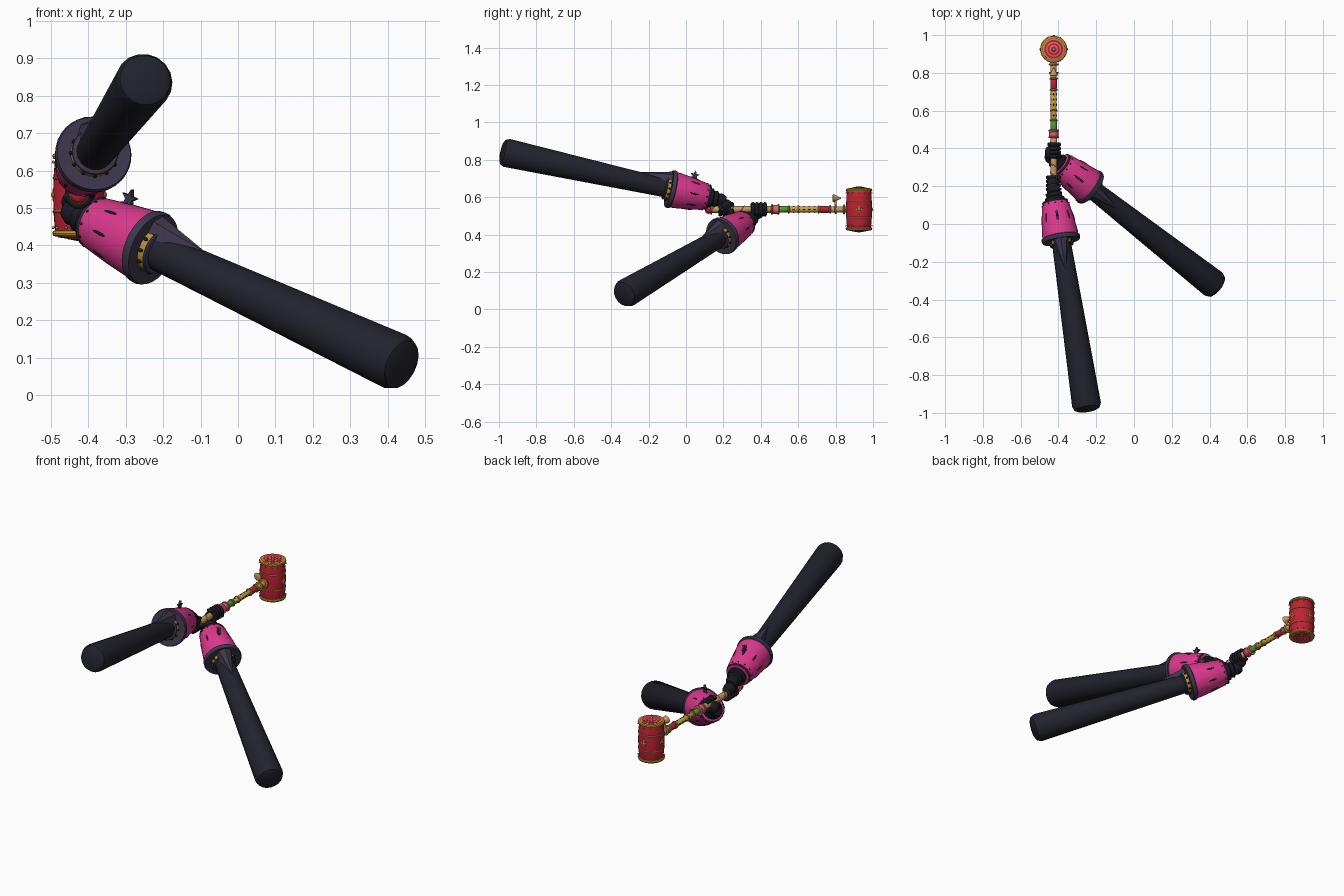
import bpy, bmesh, math
from mathutils import Matrix, Vector

if "Cube" in bpy.data.objects:
    bpy.data.objects.remove(bpy.data.objects["Cube"])


def material(name, rgb):
    m = bpy.data.materials.new(name)
    m.use_nodes = True
    m.diffuse_color = (*rgb, 1)
    m.node_tree.nodes["Principled BSDF"].inputs["Base Color"].default_value = (*rgb, 1)
    return m


NAVY = material("navy_sleeve", (.016, .016, .026))
PINK = material("hot_pink", (.72, .04, .27))
TRIM = material("slate_trim", (.045, .038, .07))
BLACK = material("glove_black", (.011, .01, .016))
GOLD = material("gold", (.5, .28, .03))
RED = material("crimson", (.52, .015, .035))
TAN = material("tan_wood", (.55, .32, .12))
GREEN = material("green", (.06, .36, .04))
YELLOW = material("mustard", (.6, .38, .05))
CORAL = material("coral", (.75, .12, .16))


def finish(name, bm, mat, frame, smooth=True):
    bmesh.ops.recalc_face_normals(bm, faces=bm.faces)
    me = bpy.data.meshes.new(name)
    bm.to_mesh(me)
    bm.free()
    me.materials.append(mat)
    ob = bpy.data.objects.new(name, me)
    bpy.context.collection.objects.link(ob)
    ob.matrix_world = frame
    if smooth:
        bpy.ops.object.select_all(action='DESELECT')
        ob.select_set(True)
        bpy.context.view_layer.objects.active = ob
        bpy.ops.object.shade_smooth_by_angle(angle=math.radians(40))
    return ob


def lathe(name, profile, mat, frame, sides=24):
    """Spin (radius, height) points around the local z axis and cap the ends."""
    bm = bmesh.new()
    rings = [[bm.verts.new((r * math.cos(i * math.tau / sides), r * math.sin(i * math.tau / sides), h))
              for i in range(sides)] for r, h in profile]
    for a, b in zip(rings, rings[1:]):
        for i in range(sides):
            j = (i + 1) % sides
            bm.faces.new((a[i], a[j], b[j], b[i]))
    bm.faces.new(rings[0])
    bm.faces.new(rings[-1])
    return finish(name, bm, mat, frame)


def band(name, r, h, thick, mat, frame, sides=28):
    """A rounded hoop with a solid core."""
    pts = [(r + thick * math.cos(a), h + thick * math.sin(a))
           for a in (math.radians(d) for d in range(-90, 91, 45))]
    return lathe(name, pts, mat, frame, sides)


def ball(name, loc, scale, mat, frame):
    bm = bmesh.new()
    bmesh.ops.create_uvsphere(bm, u_segments=14, v_segments=8, radius=1)
    bmesh.ops.transform(bm, matrix=Matrix.Translation(loc) @ Matrix.Diagonal((*scale, 1)), verts=bm.verts)
    return finish(name, bm, mat, frame)


def prism(name, outline, depth, mat, frame):
    """Extrude an outline in the local y-z plane, along local x."""
    bm = bmesh.new()
    face = bm.faces.new([bm.verts.new((-depth / 2, y, z)) for y, z in outline])
    moved = bmesh.ops.extrude_face_region(bm, geom=[face])["geom"]
    bmesh.ops.translate(bm, vec=(depth, 0, 0), verts=[v for v in moved if isinstance(v, bmesh.types.BMVert)])
    return finish(name, bm, mat, frame, False)


def tube(name, points, radius, mat):
    cu = bpy.data.curves.new(name, 'CURVE')
    cu.dimensions = '3D'
    cu.bevel_depth = radius
    cu.bevel_resolution = 3
    cu.use_fill_caps = True
    sp = cu.splines.new('POLY')
    sp.points.add(len(points) - 1)
    for p, co in zip(sp.points, points):
        p.co = (*co, 1)
    cu.materials.append(mat)
    ob = bpy.data.objects.new(name, cu)
    bpy.context.collection.objects.link(ob)
    return ob


def frame_along(origin, axis):
    z = Vector(axis).normalized()
    y = (Vector((0, 0, 1)) - z * z.z).normalized()
    x = y.cross(z)
    m = Matrix((x, y, z)).transposed().to_4x4()
    m.translation = origin
    return m


HX, HZ = -.425, .535   # handle line


def arm(side, cuff, elbow, grip_y):
    cuff, elbow = Vector(cuff), Vector(elbow)
    length = (cuff - elbow).length
    f = frame_along(cuff, cuff - elbow)
    # sleeve and wide cuff
    lathe(side + "_sleeve", [(.052, -length), (.068, -length + .008), (.077, -length + .03),
                             (.05, -.02), (.049, .01)], NAVY, f, 18)
    lathe(side + "_cuff", [(.05, -.004), (.095, -.004), (.096, .03), (.087, .1),
                           (.073, .185), (.062, .21), (.04, .215)], PINK, f, 32)
    lathe(side + "_cuff_rim", [(.086, -.011), (.099, -.012), (.103, -.002), (.102, .01), (.095, .014)],
          TRIM, f, 32)
    band(side + "_cuff_front_band", .064, .203, .006, TRIM, f)
    # collar around the sleeve opening
    lathe(side + "_collar", [(.05, -.03), (.06, -.03), (.064, -.005), (.05, -.002)], GOLD, f)
    band(side + "_collar_edge", .057, -.032, .006, TRIM, f)
    band(side + "_collar_base", .066, -.005, .005, TRIM, f)
    for i in range(12):
        a = i * math.tau / 12
        c, s = math.cos(a), math.sin(a)
        ball(side + "_collar_stud", (.063 * c, .063 * s, -.018), (.005, .005, .007), BLACK, f)
        ball(side + "_cuff_stud", (.071 * c, .071 * s, .188), (.004, .004, .004), BLACK, f)
    # leaf-shaped slits around the cuff
    for i in range(8):
        turn = f @ Matrix.Rotation(i * math.tau / 8, 4, 'Z')
        tilt = Matrix.Translation((.0845, 0, .115)) @ Matrix.Rotation(-.17, 4, 'Y')
        ball(side + "_slit", (0, 0, 0), (.003, .004, .024), BLACK, turn @ tilt)
    # star on the top of the cuff
    star = [((.026 if i % 2 == 0 else .011) * math.cos(i * math.pi / 5) + .1,
             (.026 if i % 2 == 0 else .011) * math.sin(i * math.pi / 5) + .11) for i in range(10)]
    prism(side + "_star", star, .012, TRIM, f)
    # pointed tail lying on the sleeve
    bm = bmesh.new()
    base = [bm.verts.new(p) for p in ((-.05, .03, 0), (-.035, .08, 0), (0, .096, 0),
                                      (.035, .08, 0), (.05, .03, 0))]
    tip = bm.verts.new((0, .054, -.18))
    bm.faces.new(base)
    for i in range(5):
        bm.faces.new((base[i], base[(i + 1) % 5], tip))
    finish(side + "_cuff_tail", bm, TRIM, f, False)
    # ribbed wrist, palm and curled fingers
    lathe(side + "_wrist", [(.05, .2), (.052, .225), (.042, .232), (.045, .25),
                            (.034, .258), (.036, .28), (.026, .3)], BLACK, f, 20)
    palm = f @ Vector((0, 0, .295))
    grip = Vector((HX, grip_y, HZ))
    mid = (palm + grip) / 2
    toward = (palm - grip).normalized()
    ball(side + "_palm", mid, (.034, .04, .032), BLACK, Matrix.Identity(4))
    start = math.atan2(toward.z, toward.x)
    for i in range(4):
        y = grip_y + (i - 1.5) * .021
        pts = [(HX + .029 * math.cos(start + k * .55), y, HZ + .029 * math.sin(start + k * .55))
               for k in range(-1, 9)]
        tube(side + "_finger", pts, .0105, BLACK)
        ball(side + "_knuckle", pts[4], (.014, .011, .014), BLACK, Matrix.Identity(4))
    tube(side + "_thumb", [palm, (HX + .034, grip_y - .03, HZ), (HX + .012, grip_y - .036, HZ + .028)],
         .011, BLACK)


arm("right", (-.387, -.08, .643), (-.247, -.985, .843), .215)
arm("left", (-.235, .195, .393), (.443, -.335, .079), .39)

# handle, built from coloured sleeves
pole = frame_along((HX, 0, HZ), (0, 1, 0))
for name, y0, y1, r, mat in (
        ("grip", .12, .46, .018, TAN), ("ring_pink", .462, .492, .024, CORAL),
        ("green_section", .49, .55, .017, GREEN), ("mustard_section", .55, .72, .016, YELLOW),
        ("red_section", .715, .765, .018, RED), ("neck", .765, .87, .016, TAN)):
    lathe("handle_" + name, [(r * .85, y0), (r, y0 + .004), (r, y1 - .004), (r * .85, y1)], mat, pole, 16)
for y, r, mat in ((.135, .022, GOLD), (.46, .024, CORAL), (.494, .024, CORAL), (.55, .017, GOLD),
                  (.6, .016, GOLD), (.71, .017, GOLD), (.77, .018, GOLD), (.8, .021, GOLD), (.845, .022, GOLD)):
    band("handle_band", r, y, .005, mat, pole, 16)
ball("pommel", (0, 0, .12), (.024, .024, .02), RED, pole)
tube("grip_wrap", [(HX + .0175 * math.cos(k * .5), .14 + k * .0042, HZ + .0175 * math.sin(k * .5))
                   for k in range(76)], .003, GOLD)
for i in range(5):
    for k in range(4):
        a = k * math.pi / 2
        ball("handle_dot", (.0155 * math.cos(a), .0155 * math.sin(a), .575 + i * .028),
             (.003, .003, .006), BLACK, pole)

# little horn above the neck
tube("horn_stem", [(HX, .8, HZ), (HX, .8, .59)], .006, GOLD)
lathe("horn", [(.014, .783), (.023, .787), (.012, .808), (.003, .828)], TAN,
      frame_along((HX, 0, .595), (0, 1, 0)), 14)

# hammer head
head = Matrix.Translation((HX, .925, HZ))
lathe("head_barrel", [(.06, -.112), (.064, -.1), (.068, -.05), (.069, 0), (.068, .05),
                      (.064, .1), (.06, .112)], RED, head, 32)
for s in (-1, 1):
    band("head_end_rim", .063, s * .103, .0085, GOLD, head, 32)
    band("head_mid_band", .067, s * .045, .004, GOLD, head, 32)
    for i, (r, mat) in enumerate(((.058, GOLD), (.05, RED), (.04, CORAL), (.032, RED),
                                  (.023, CORAL), (.015, RED), (.008, GOLD))):
        h = .113 + i * .0016
        lathe("head_end_disc", [(r, s * .108), (r, s * h), (r * .9, s * (h + .001))], mat, head, 28)
for i in range(4):
    a = i * math.pi / 2
    turn = head @ Matrix.Rotation(a, 4, 'Z')
    ball("head_boss", (.068, 0, 0), (.007, .009, .009), GOLD, turn)
    for k in range(4):
        b = k * math.pi / 2
        ball("head_boss_petal", (.067, .012 * math.cos(b), .012 * math.sin(b)),
             (.004, .007, .007), GOLD, turn)
for i in range(12):
    a = i * math.tau / 12
    for s in (-1, 1):
        ball("head_rim_stud", (.069 * math.cos(a), .069 * math.sin(a), s * .088), (.004, .004, .004), GOLD, head)
